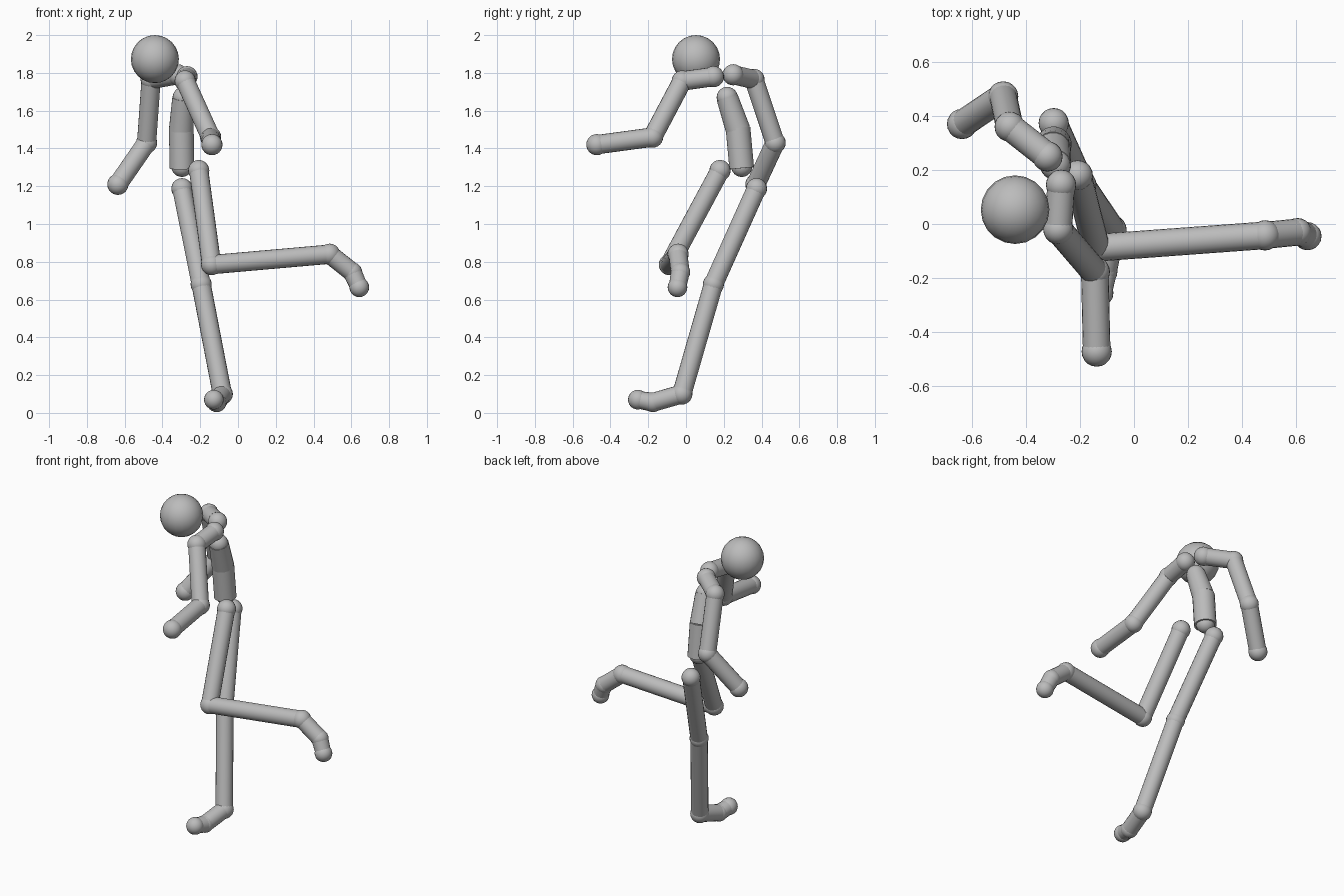
import bpy
from mathutils import Vector

if "Cube" in bpy.data.objects:
    bpy.data.objects.remove(bpy.data.objects["Cube"])

grey = bpy.data.materials.new("plain grey")
grey.diffuse_color = (0.5, 0.5, 0.5, 1)
grey.use_nodes = True
grey.node_tree.nodes["Principled BSDF"].inputs["Base Color"].default_value = grey.diffuse_color


def finish(name):
    ob = bpy.context.object
    ob.name = name
    ob.data.materials.append(grey)
    bpy.ops.object.shade_smooth_by_angle()
    return ob


def ball(name, centre, radius):
    bpy.ops.mesh.primitive_uv_sphere_add(segments=20, ring_count=12, radius=radius, location=centre)
    return finish(name)


def rod(name, a, b, r1, r2):
    a, b = Vector(a), Vector(b)
    bpy.ops.mesh.primitive_cone_add(vertices=20, radius1=r1, radius2=r2, depth=(b - a).length,
                                    location=(a + b) / 2)
    ob = finish(name)
    ob.rotation_euler = (b - a).to_track_quat('Z', 'Y').to_euler()
    return ob


def chain(joints, bones, points, joint_r=0.056, r1=0.051, r2=0.051):
    """Balls at every point, joined by straight rods."""
    for name, p in zip(joints, points):
        ball(name, p, joint_r)
    for name, a, b in zip(bones, points, points[1:]):
        rod(name, a, b, r1, r2)


# Head
ball("head", (-0.44, 0.053, 1.873), 0.127)

# Spine
chain(("chest_joint", "waist_joint", "pelvis_joint"), (),
      [(-0.29, 0.218, 1.67), (-0.30, 0.275, 1.50), (-0.297, 0.295, 1.305)])
rod("chest", (-0.29, 0.218, 1.67), (-0.30, 0.275, 1.50), 0.058, 0.066)
rod("abdomen", (-0.30, 0.275, 1.51), (-0.297, 0.295, 1.295), 0.066, 0.066)

# Arms: collar, shoulder, elbow, hand
arms = {
    "front": [(-0.27, 0.145, 1.78), (-0.28, -0.02, 1.757), (-0.145, -0.177, 1.46), (-0.138, -0.472, 1.42)],
    "rear": [(-0.32, 0.25, 1.79), (-0.46, 0.36, 1.765), (-0.484, 0.472, 1.43), (-0.636, 0.37, 1.21)],
}
for side, pts in arms.items():
    chain([f"{side}_{j}" for j in ("collar_joint", "shoulder", "elbow", "hand")],
          [f"{side}_{b}" for b in ("collar", "upper_arm", "forearm")], pts)

# Legs: hip, knee, ankle, ball of foot, toe
legs = {
    "raised": [(-0.208, 0.18, 1.283), (-0.14, -0.088, 0.785), (0.485, -0.042, 0.84),
               (0.605, -0.03, 0.745), (0.642, -0.045, 0.665)],
    "standing": [(-0.297, 0.373, 1.187), (-0.195, 0.145, 0.68), (-0.083, -0.022, 0.1),
                 (-0.113, -0.175, 0.056), (-0.128, -0.255, 0.07)],
}
for side, pts in legs.items():
    names = [f"{side}_{j}" for j in ("hip", "knee", "ankle", "foot_ball", "toe_tip")]
    chain(names[:3], [f"{side}_{b}" for b in ("thigh", "shin")], pts[:3])
    chain(names[3:], [f"{side}_{b}" for b in ("foot", "toes")][1:], pts[3:], 0.052, 0.05, 0.046)
    rod(f"{side}_foot", pts[2], pts[3], 0.05, 0.05)
